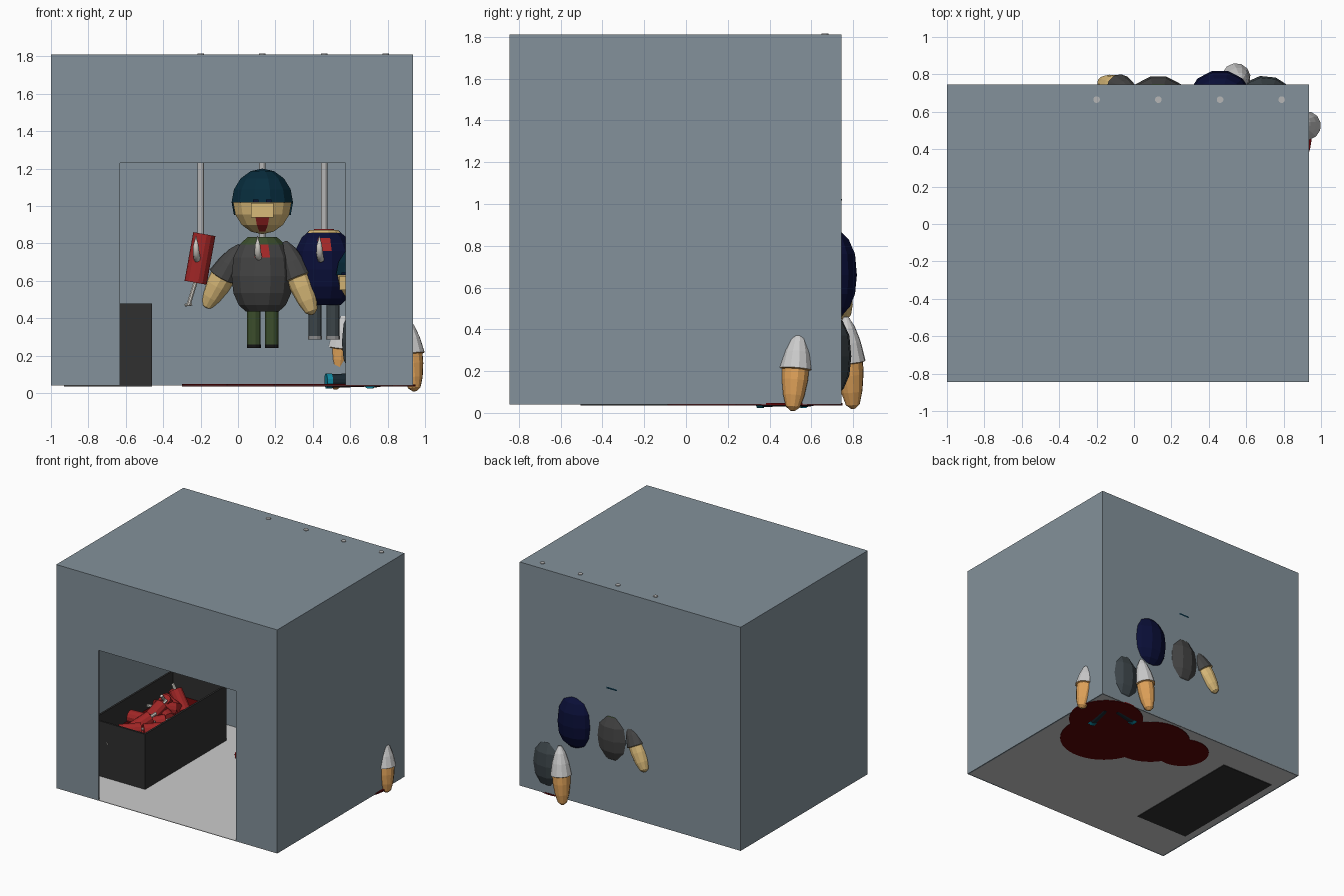
import bpy, bmesh, math, random
from mathutils import Vector, Matrix

if "Cube" in bpy.data.objects:
    bpy.data.objects.remove(bpy.data.objects["Cube"])

random.seed(4)
MATS = {}


def mat(hexcol):
    if hexcol not in MATS:
        m = bpy.data.materials.new("paint_" + hexcol)
        rgb = [(int(hexcol[i:i + 2], 16) / 255) ** 2.2 for i in (0, 2, 4)]
        m.diffuse_color = (*rgb, 1)
        m.use_nodes = True
        m.node_tree.nodes["Principled BSDF"].inputs["Base Color"].default_value = m.diffuse_color
        MATS[hexcol] = m
    return MATS[hexcol]


WALL, FLOOR, BIN = "829099", "BBBBBB", "333333"
RED, DARK_RED, BONE, STEEL = "9E2A2A", "5A0C0E", "D8D4CC", "B5B5B5"
SKIN, ORANGE, HAIR = "D8B878", "DFA15A", "10303F"


def finish(name, bm, cols, pick=None):
    """Turn a bmesh into an object; pick(local face centre) gives the colour index."""
    bmesh.ops.recalc_face_normals(bm, faces=bm.faces[:])
    if pick:
        for f in bm.faces:
            f.material_index = pick(f.calc_center_median())
    me = bpy.data.meshes.new(name)
    bm.to_mesh(me)
    bm.free()
    for c in cols:
        me.materials.append(mat(c))
    ob = bpy.data.objects.new(name, me)
    bpy.context.collection.objects.link(ob)
    return ob


def box(name, lo, hi, col):
    lo, hi = Vector(lo), Vector(hi)
    bm = bmesh.new()
    bmesh.ops.create_cube(bm, size=1)
    for v in bm.verts:
        v.co = (lo + hi) / 2 + Vector(a * b for a, b in zip(v.co, hi - lo))
    return finish(name, bm, [col])


def lathe(name, prof, loc, cols, seg=12, axis=(0, 0, 1), sy=1, turn=0, pick=None, keep=None):
    """Spin (radius, height) points round an axis."""
    bm = bmesh.new()
    rings = [[bm.verts.new((r * math.cos(2 * math.pi * (i + .5) / seg),
                            r * sy * math.sin(2 * math.pi * (i + .5) / seg), z))
              for i in range(seg)] for r, z in prof]
    for a, b in zip(rings, rings[1:]):
        for i in range(seg):
            j = (i + 1) % seg
            bm.faces.new((a[i], a[j], b[j], b[i]))
    bm.faces.new(rings[0])
    bm.faces.new(rings[-1])
    if keep:
        bmesh.ops.delete(bm, geom=[f for f in bm.faces if not keep(f.calc_center_median())],
                         context='FACES')
    ob = finish(name, bm, cols, pick)
    q = Vector(axis).to_track_quat('Z', 'Y') if tuple(axis) != (0, 0, 1) else Matrix.Identity(3).to_quaternion()
    ob.matrix_world = Matrix.Translation(loc) @ Matrix.Rotation(turn, 4, 'Z') @ q.to_matrix().to_4x4()
    return ob


def rod(name, a, b, r, col, seg=12):
    d = Vector(b) - Vector(a)
    return lathe(name, [(r, 0), (r, d.length)], a, [col], seg, d)


def ball_profile(r, rz, n=8):
    return [(max(.002, r * math.sin(math.pi * k / n)), -rz * math.cos(math.pi * k / n)) for k in range(n + 1)]


# body parts shared by the figures
def torso(name, loc, cols, pick, turn=0):
    prof = [(.09, -.2), (.13, -.165), (.16, -.1), (.17, -.01), (.16, .09), (.125, .16), (.08, .2)]
    return lathe(name, prof, loc, cols, 12, sy=.9, turn=turn, pick=pick)


def arm(name, a, b, sleeve, skin):
    d = Vector(b) - Vector(a)
    k = d.length / .43
    prof = [(.012, 0), (.04, .05), (.062, .12), (.078, .21), (.066, .215), (.064, .27), (.052, .35), (.034, .41), (.01, .43)]
    lathe(name, [(r, z * k) for r, z in prof], a, [sleeve, skin], 12, d,
          pick=lambda c: int(c.z > .212 * k))


def head(name, loc, turn=0):
    lathe(name, ball_profile(.162, .17), loc, [SKIN, RED], 12, turn=turn,
          pick=lambda c: int(c.y < -.08 and -.14 < c.z < -.08 and abs(c.x) < .06))
    lathe(name + "_hair", ball_profile(.17, .18), loc, [HAIR], 12, turn=turn,
          keep=lambda c: c.z > .03 or (c.z > -.08 and (c.y > -.02 or abs(c.x) > .14)))
    parts = [((-.06, -.18, -.08), (.06, -.13, -.005), SKIN)]
    parts += [((x - .015, -.175, 0), (x + .015, -.13, .015), "101A38") for x in (-.035, .035)]
    for lo, hi, c in parts:
        ob = box(name + "_feature", lo, hi, c)
        ob.matrix_world = Matrix.Translation(loc) @ Matrix.Rotation(turn, 4, 'Z')


# room shell with a doorway
X0, X1, Y0, Y1, Z0, Z1, T = -1, .935, -.845, .745, .04, 1.81, .012
DX0, DX1, DZ = -.63, .575, 1.23
for n, lo, hi, c in [
        ("floor", (X0, Y0, Z0), (X1, Y1, Z0 + .004), FLOOR),
        ("ceiling", (X0, Y0, Z1 - T), (X1, Y1, Z1), WALL),
        ("back_wall", (X0, Y1 - T, Z0), (X1, Y1, Z1), WALL),
        ("left_wall", (X0, Y0, Z0), (X0 + T, Y1, Z1), WALL),
        ("right_wall", (X1 - T, Y0, Z0), (X1, Y1, Z1), WALL),
        ("front_wall_left", (X0, Y0, Z0), (DX0, Y0 + T, Z1), WALL),
        ("front_wall_right", (DX1, Y0, Z0), (X1, Y0 + T, Z1), WALL),
        ("front_wall_lintel", (DX0, Y0, DZ), (DX1, Y0 + T, Z1), WALL)]:
    box(n, lo, hi, c)

# floor pools
for i, (x, y, r) in enumerate([(.67, .47, .28), (.5, .24, .33), (.19, .42, .3), (-.1, .45, .2)]):
    lathe("floor_pool", [(r, .036), (r, .047 + i * .0005)], (x, y, 0), [DARK_RED], 40)

# open bin and its filling
BX0, BX1, BY0, BY1, BT = -.93, -.46, -.505, .51, .015
for lo, hi in [((BX0, BY0, .035), (BX1, BY1, .055)),
               ((BX0, BY0, .035), (BX0 + BT, BY1, .48)), ((BX1 - BT, BY0, .035), (BX1, BY1, .48)),
               ((BX0, BY0, .035), (BX1, BY0 + BT, .48)), ((BX0, BY1 - BT, .035), (BX1, BY1, .48))]:
    box("bin_side", lo, hi, BIN)
box("bin_filling", (BX0 + BT, BY0 + BT, .25), (BX1 - BT, BY1 - BT, .3), DARK_RED)
for i in range(14):
    c = Vector((random.uniform(-.82, -.57), -.38 + .058 * i, random.uniform(.32, .38)))
    d = Vector((random.uniform(-1, 1), random.uniform(-1, 1), random.uniform(-.1, .5))).normalized()
    rod("bin_chunk", c - d * .08, c + d * .08, .05, RED)
    rod("bin_chunk_bone", c + d * .08, c + d * .13, .012, BONE, 8)

# ceiling hooks
for x in (-.2, .13, .46, .79):
    rod("hook_rod", (x, .665, .78), (x, .665, 1.815), .018, STEEL)
    cu = bpy.data.curves.new("hook", 'CURVE')
    cu.dimensions = '3D'
    cu.bevel_depth, cu.bevel_resolution, cu.use_fill_caps = .018, 2, True
    pts = [(0, .665, .8, 1), (-.004, .65, .745, 1), (-.01, .6, .715, 1), (-.018, .52, .715, 1),
           (-.024, .475, .75, 1), (-.025, .465, .79, .8), (-.025, .465, .84, .1)]
    sp = cu.splines.new('POLY')
    sp.points.add(len(pts) - 1)
    for p, (dx, y, z, r) in zip(sp.points, pts):
        p.co, p.radius = (x + dx, y, z, 1), r
    cu.materials.append(mat(BONE))
    bpy.context.collection.objects.link(bpy.data.objects.new("hook", cu))

# hanging chunk
rod("hanging_chunk", (-.227, .57, .59), (-.18, .57, .85), .06, RED, 14)
rod("hanging_bone", (-.265, .57, .47), (-.225, .57, .6), .012, BONE, 8)
rod("hanging_bone_end", (-.285, .57, .47), (-.245, .57, .475), .008, BONE, 8)

# middle hanging figure
GREY, GREEN, NAVY, SLATE = "454545", "3E4F30", "12163A", "3E464A"
torso("middle_torso", (.13, .64, .635), [GREY, GREEN, RED],
      lambda c: 1 if c.z > .15 else 2 if c.y < -.08 and c.z > .1 and abs(c.x) < .06 else 0)
head("middle_head", (.13, .582, 1.02))
arm("middle_arm_left", (.01, .69, .79), (-.175, .76, .45), GREY, SKIN)
arm("middle_arm_right", (.25, .61, .81), (.4, .57, .42), GREY, SKIN)

# headless hanging figure
torso("headless_torso", (.46, .67, .67), [NAVY, SKIN, RED],
      lambda c: 2 if c.z > .19 or (c.y < -.08 and .1 < c.z < .15 and abs(c.x) < .06) else 0)
lathe("headless_neck", [(.095, .855), (.075, .872)], (.46, .66, 0), [SKIN], 12)
lathe("headless_neck_cut", [(.06, .865), (.055, .876)], (.46, .66, 0), [RED], 12)

for n, xc, zt, zb, col, shoe in [("middle", .133, .47, .26, GREEN, "1A1A1A"),
                                 ("headless", .46, .51, .305, SLATE, "8A8A8A")]:
    for s in (-.048, .048):
        rod(n + "_leg", (xc + s, .65, zb), (xc + s, .65, zt), .037, col)
        rod(n + "_shoe", (xc + s, .65, zb - .018), (xc + s, .65, zb), .038, shoe)

# seated figure slumped in the corner
TURN = math.radians(-33)
torso("seated_torso", (.715, .635, .28), [SLATE, SKIN], lambda c: int(c.z > .195), TURN)
head("seated_head", (.69, .555, .63), TURN)
arm("seated_arm_left", (.57, .765, .46), (.52, .8, .02), "D0D0D0", ORANGE)
arm("seated_arm_right", (.9, .54, .4), (.945, .51, .01), "D0D0D0", ORANGE)
for a, b in [((.75, .56, .07), (.71, .37, .065)), ((.67, .6, .07), (.5, .565, .065))]:
    d = (Vector(b) - Vector(a)).normalized()
    rod("seated_leg", a, b, .038, "1E2C34")
    rod("seated_shoe", b, Vector(b) + d * .03, .042, "1787A0")
